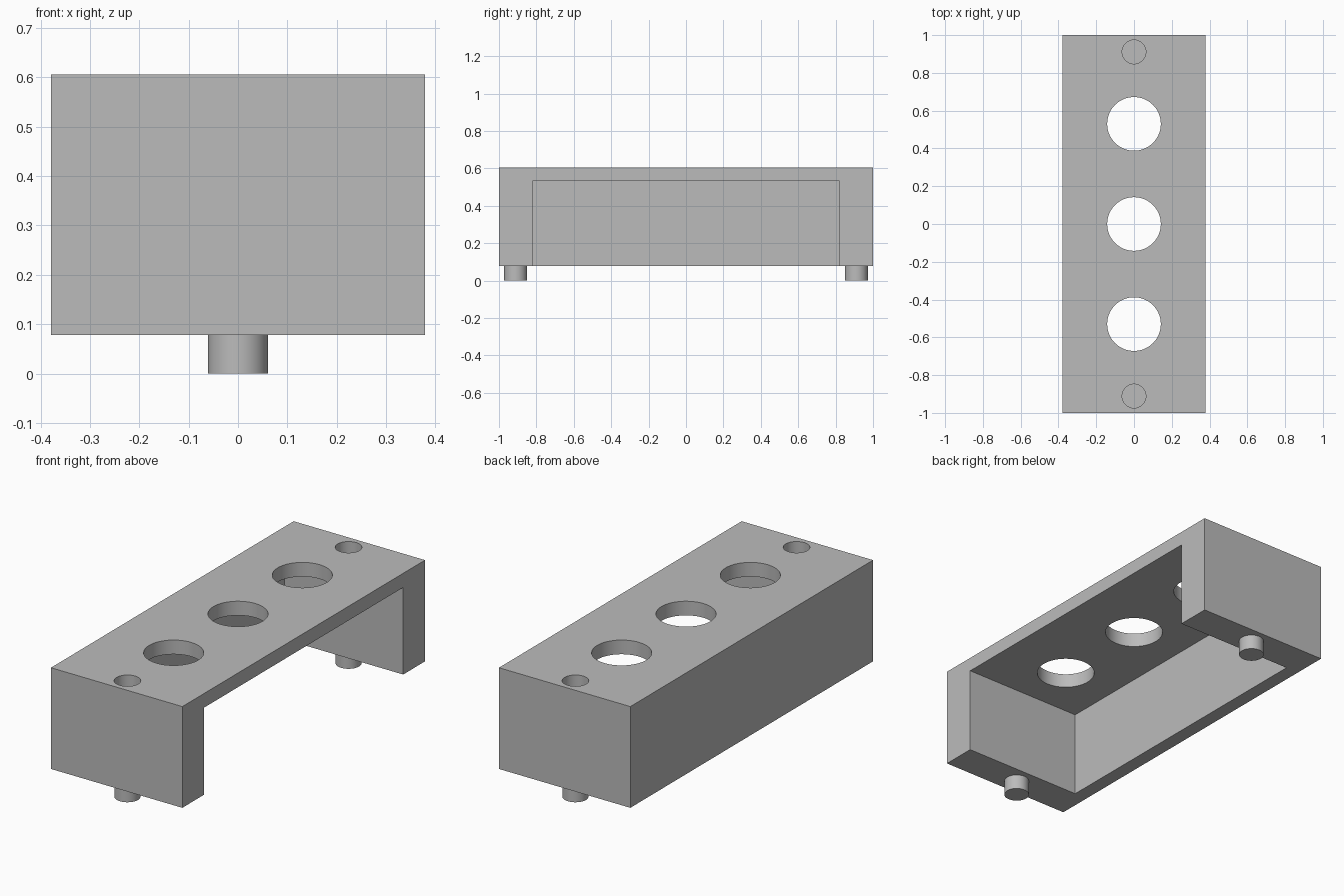
import bpy

cube = bpy.data.objects.get("Cube")
if cube:
    bpy.data.objects.remove(cube, do_unlink=True)

# Single flat grey
grey = bpy.data.materials.new("grey plastic")
grey.use_nodes = True
colour = (0.5, 0.5, 0.5, 1)
grey.diffuse_color = colour
grey.node_tree.nodes["Principled BSDF"].inputs["Base Color"].default_value = colour

# Main dimensions
HALF_W, HALF_L = 0.379, 1.0
BASE, TOP = 0.078, 0.606
WALL = 0.074
LEG_Y = 0.82
PEG_Y = 0.911


def box(name, low, high):
    centre = [(a + b) / 2 for a, b in zip(low, high)]
    bpy.ops.mesh.primitive_cube_add(size=1, location=centre)
    obj = bpy.context.object
    obj.name = name
    obj.scale = [b - a for a, b in zip(low, high)]
    bpy.ops.object.transform_apply(location=False, rotation=False, scale=True)
    obj.data.materials.append(grey)
    return obj


def cylinder(name, radius, y, low, high):
    bpy.ops.mesh.primitive_cylinder_add(
        vertices=64, radius=radius, depth=high - low, location=(0, y, (low + high) / 2))
    obj = bpy.context.object
    obj.name = name
    obj.data.materials.append(grey)
    return obj


def cut(target, cutter):
    mod = target.modifiers.new("cut", "BOOLEAN")
    mod.operation = "DIFFERENCE"
    mod.solver = "EXACT"
    mod.object = cutter
    bpy.context.view_layer.objects.active = target
    bpy.ops.object.modifier_apply(modifier=mod.name)
    bpy.data.objects.remove(cutter, do_unlink=True)


def smooth(obj):
    bpy.ops.object.select_all(action="DESELECT")
    obj.select_set(True)
    bpy.context.view_layer.objects.active = obj
    bpy.ops.object.shade_smooth_by_angle()


# Block hollowed from one side and from below
body = box("body", (-HALF_W, -HALF_L, BASE), (HALF_W, HALF_L, TOP))
cut(body, box("hollow", (WALL - HALF_W, -LEG_Y, BASE - 0.1),
              (HALF_W + 0.1, LEG_Y, TOP - WALL)))

# Large holes through the deck
for y in (-0.53, 0, 0.53):
    cut(body, cylinder("deck_hole", 0.142, y, TOP - 0.2, TOP + 0.1))

# Blind sockets on top, with matching pegs underneath
for side, y in (("front", -PEG_Y), ("back", PEG_Y)):
    cut(body, cylinder("socket", 0.063, y, TOP - 0.085, TOP + 0.1))
    smooth(cylinder(side + "_peg", 0.061, y, 0, BASE))
smooth(body)
